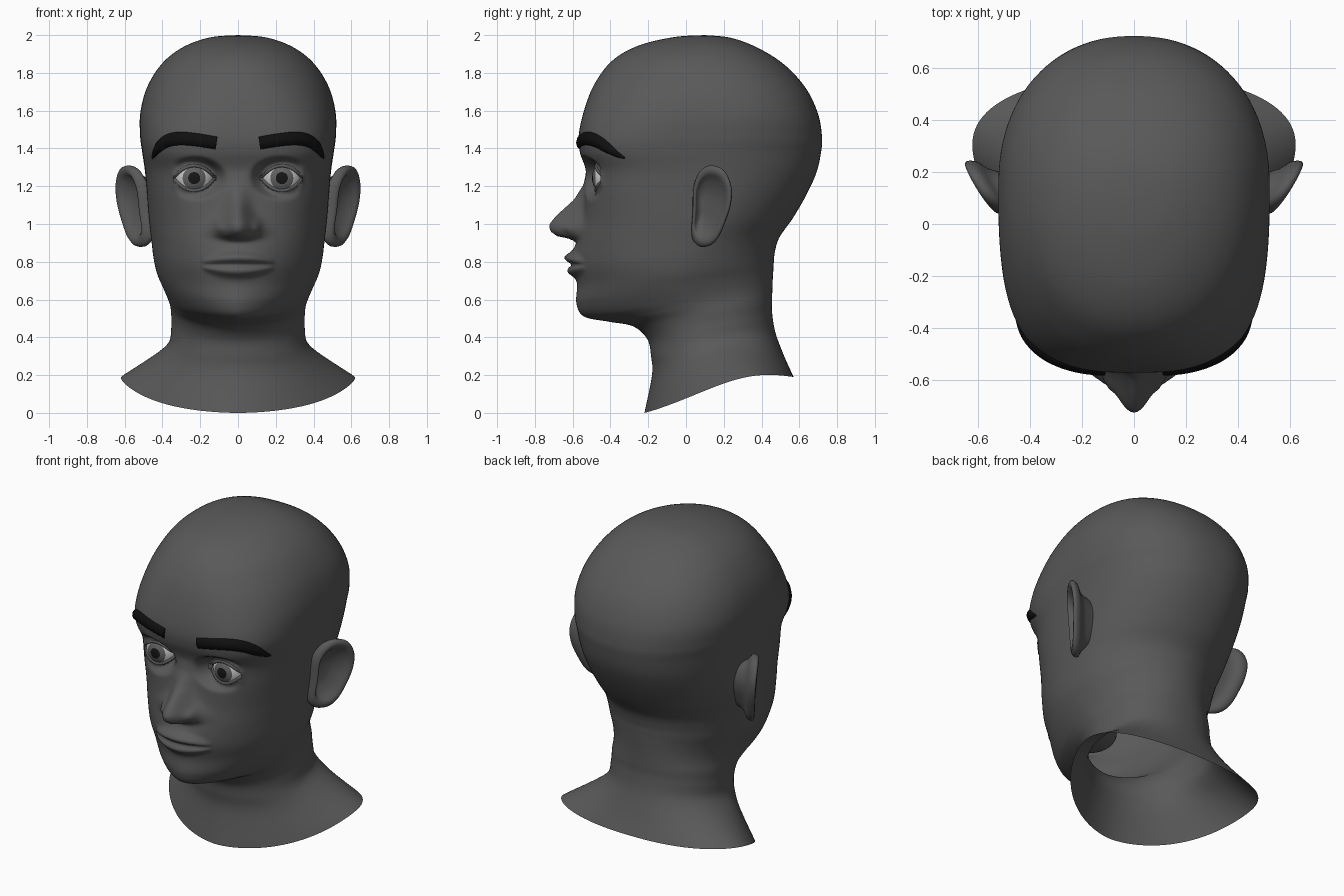
import bpy, bmesh, math
from mathutils import Vector
from mathutils.bvhtree import BVHTree

if "Cube" in bpy.data.objects:
    bpy.data.objects.remove(bpy.data.objects["Cube"])


def material(name, v):
    m = bpy.data.materials.new(name)
    m.diffuse_color = (v, v, v, 1)
    m.use_nodes = True
    m.node_tree.nodes["Principled BSDF"].inputs["Base Color"].default_value = m.diffuse_color
    return m


SKIN, BROW = material("skin", 0.1), material("brow", 0.005)
WHITE, IRIS, PUPIL = material("eye_white", 0.75), material("iris", 0.12), material("pupil", 0.008)


def finish(name, bm, *mats):
    for f in bm.faces:
        f.smooth = True
    me = bpy.data.meshes.new(name)
    bm.to_mesh(me)
    ob = bpy.data.objects.new(name, me)
    bpy.context.collection.objects.link(ob)
    for m in mats:
        me.materials.append(m)
    return ob


def spline(pts, u, closed=False):
    n = len(pts)
    i = int(math.floor(u))
    if not closed:
        i = min(i, n - 2)
    t = u - i
    g = [pts[k % n] if closed else pts[max(0, min(n - 1, k))] for k in range(i - 1, i + 3)]
    return [0.5 * (2 * b + (c - a) * t + (2 * a - 5 * b + 4 * c - d) * t * t
                   + (3 * b - a - 3 * c + d) * t ** 3) for a, b, c, d in zip(*g)]


def table(z, pts):
    if z <= pts[0][0]:
        return pts[0][1]
    for (a, p), (b, q) in zip(pts, pts[1:]):
        if z <= b:
            return p + (q - p) * (z - a) / (b - a)
    return pts[-1][1]


def smooth(a, b, v):
    t = max(0, min(1, (v - a) / (b - a)))
    return t * t * (3 - 2 * t)


def gauss(v, s):
    return math.exp(-(v / s) ** 2)


# Head and neck profiles, crown to neck base: front (y, z), back (y, z), sides (half width, y of it, squareness)
FRONT = [(.1, 2), (-.06, 1.99), (-.25, 1.945), (-.39, 1.865), (-.485, 1.74), (-.54, 1.6), (-.568, 1.47),
         (-.562, 1.38), (-.53, 1.28), (-.535, 1.15), (-.55, 1.02), (-.575, .9), (-.583, .78), (-.575, .68),
         (-.58, .58), (-.54, .51), (-.41, .483), (-.28, .458), (-.205, .39), (-.185, .3), (-.18, .2), (-.22, 0)]
BACK = [(.1, 2), (.24, 1.985), (.385, 1.93), (.525, 1.84), (.637, 1.715), (.7, 1.58), (.72, 1.46),
        (.715, 1.38), (.69, 1.27), (.635, 1.15), (.565, 1.03), (.495, .93), (.471, .855), (.465, .8),
        (.462, .75), (.459, .7), (.457, .65), (.456, .59), (.457, .52), (.475, .42), (.52, .3), (.57, .19)]
SIDE = [(0, .1, 2), (.15, .1, 2), (.29, .1, 2), (.4, .1, 2.1), (.48, .12, 2.3), (.517, .14, 2.7), (.518, .12, 3.1),
        (.507, .1, 3.2), (.492, .1, 2.95), (.482, .08, 2.75), (.472, .05, 2.45), (.459, .01, 2.22), (.447, -.02, 2.05),
        (.43, -.03, 1.88), (.4, -.02, 1.74), (.375, .01, 1.66), (.36, .05, 1.75), (.354, .1, 1.9), (.353, .12, 2),
        (.37, .13, 2), (.455, .2, 1.9), (.62, .3, 1.75)]
EX, EY, EZ, ER = .232, -.387, 1.243, .11
AW, AH = .108, .062
NOSE = [(.9, 0), (.92, .03), (.935, .11), (.96, .152), (.98, .165), (1, .168), (1.03, .15), (1.06, .125),
        (1.1, .085), (1.13, .055), (1.21, .012), (1.28, 0)]


def almond(ax, z):
    dx, dz = (ax - EX) / AW, z - EZ
    return abs(dx) < 1 and abs(dz) < AH * (1 - dx * dx)


def sculpt(x, y, z):
    if y > -.2 or z > 1.45 or z < .6:
        return y
    ax = abs(x)
    # eye sockets and lids
    dx, dz = ax - EX, z - EZ
    w = 1 - smooth(.68, 1.2, math.hypot(dx / .15, dz / .1))
    if w > 0:
        r2, d2 = (ER + .008) ** 2, dx * dx + dz * dz
        tgt = EY - math.sqrt(max(r2 - d2, .065 ** 2))
        if d2 > r2:
            tgt = max(tgt, y)
        y += (tgt - y) * w
    # nose with wings
    s = .055 + .042 * gauss(z - .97, .075)
    wing = .075 * gauss(ax - .09, .036) * gauss(z - .982, .045) * smooth(.915, .945, z)
    y -= (table(z, NOSE) ** 4 * gauss(x, s / 2) + wing ** 4) ** .25
    # lips, thinning to the corners
    y -= .02 * gauss(x, .16) * gauss(z - .815, .085)
    m = max(0, 1 - (x / .19) ** 2)
    if m > 0:
        a, k = math.sqrt(m), .35 + .65 * m
        dz = (z - .785) / k
        y -= a * (.042 * gauss(dz - .037, .03) + .036 * gauss(dz + .037, .029)) - .014 * a * gauss(z - .785, .008)
    return y


# Head shell, open at the neck base
bm = bmesh.new()
rows = []
angles = [math.pi / 2 * i / 60 for i in range(60)] + [math.pi / 2 * (1 + i / 26) for i in range(27)]
angles = [-a for a in angles[-2:0:-1]] + angles
STEP = 10
for r in range(1, (len(FRONT) - 1) * STEP + 1):
    u = r / STEP
    (yf, zf), (yb, zb), (w, yc, nf) = spline(FRONT, u), spline(BACK, u), spline(SIDE, u)
    # the back is rounder behind the jaw than on the skull and neck
    nb = 2.25 - .3 * gauss(zb - .9, .25)
    arch = .06 * smooth(18.5, 21, u)
    row = []
    for a in angles:
        s, c = math.sin(a), math.cos(a)
        n = nf if c > 0 else nb
        k = (abs(s) ** n + abs(c) ** n) ** (-1 / n)
        x = w * s * k
        y = yc - (yc - yf if c > 0 else yb - yc) * c * k
        t = (y - yf) / (yb - yf)
        z = zf + (zb - zf) * t + arch * math.sin(math.pi * max(0, min(1, t)) ** 1.6)
        row.append(bm.verts.new((x, sculpt(x, y, z), z)))
    rows.append(row)
N = len(angles)
for p, q in zip(rows, rows[1:]):
    for i in range(N):
        bm.faces.new((p[i], q[i], q[(i + 1) % N], p[(i + 1) % N]))
top = bm.verts.new((0, .1, 2))
for i in range(N):
    bm.faces.new((top, rows[0][i], rows[0][(i + 1) % N]))
bmesh.ops.recalc_face_normals(bm, faces=bm.faces)
skin_tree = BVHTree.FromBMesh(bm)
gone = [f for f in bm.faces if any(v.co.y < -.3 and almond(abs(v.co.x), v.co.z) for v in f.verts)]
bmesh.ops.delete(bm, geom=gone, context='FACES')
finish("head", bm, SKIN)

# Mouth cavity inside the head, seen through the neck opening
bm = bmesh.new()
bmesh.ops.create_uvsphere(bm, u_segments=24, v_segments=14, radius=1)
for v in bm.verts:
    v.co = (v.co.x * .16, -.4 + v.co.y * .16, .77 + v.co.z * .09)
finish("mouth_cavity", bm, SKIN)


def tube(name, pts, radii, mat, closed=False):
    cu = bpy.data.curves.new(name, 'CURVE')
    cu.dimensions = '3D'
    cu.bevel_depth, cu.bevel_resolution, cu.use_fill_caps = 1, 4, True
    sp = cu.splines.new('POLY')
    sp.points.add(len(pts) - 1)
    for p, co, r in zip(sp.points, pts, radii):
        p.co, p.radius = (*co, 1), r
    sp.use_cyclic_u = closed
    cu.materials.append(mat)
    ob = bpy.data.objects.new(name, cu)
    bpy.context.collection.objects.link(ob)
    bpy.ops.object.select_all(action='DESELECT')
    ob.select_set(True)
    bpy.context.view_layer.objects.active = ob
    bpy.ops.object.convert(target='MESH')
    bpy.ops.object.shade_smooth_by_angle(angle=math.radians(60))


BROW_LINE = [(.112, 1.43, .045), (.2, 1.443, .045), (.3, 1.45, .043), (.37, 1.437, .04),
             (.42, 1.402, .034), (.456, 1.352, .014)]
EAR = [(.04, 1.2), (.075, 1.28), (.13, 1.31), (.2, 1.285), (.24, 1.2), (.237, 1.1), (.2, .99),
       (.165, .92), (.12, .883), (.065, .885), (.03, .94), (.035, 1.07)]
# Ear section from bowl over the rim to the back: (fraction of outline, outward offset)
EAR_SECTION = [(.2, -.05), (.42, -.045), (.58, -.025), (.7, -.012), (.76, .004), (.84, .014), (.92, .013),
               (.98, .004), (1, -.01), (.99, -.026), (.95, -.04), (.86, -.05), (.76, -.065), (.7, -.09), (.64, -.16)]

for tag, sx in (("right", 1), ("left", -1)):
    # Eyeball
    bm = bmesh.new()
    bmesh.ops.create_uvsphere(bm, u_segments=32, v_segments=32, radius=ER)
    for v in bm.verts:
        x, y, z = v.co
        v.co = (sx * EX + x, EY - z, EZ + y)
    for f in bm.faces:
        d = (f.calc_center_median() - Vector((sx * EX, EY, EZ))).normalized()
        a = math.degrees(math.acos(max(-1, min(1, -d.y))))
        f.material_index = 2 if a < 16.9 else 1 if a < 33.8 else 0
    bmesh.ops.recalc_face_normals(bm, faces=bm.faces)
    finish("eyeball_" + tag, bm, WHITE, IRIS, PUPIL)

    # Eyelid rim
    pts = []
    for i in range(48):
        c, s = math.cos(math.tau * i / 48), math.sin(math.tau * i / 48)
        dx, dz = (AW + .002) * c, (AH + .004) * s * abs(s)
        pts.append((sx * (EX + dx), EY - math.sqrt(max(.0005, (ER + .001) ** 2 - dx * dx - dz * dz)), EZ + dz))
    tube("eyelid_" + tag, pts, [.0095] * 48, SKIN, True)

    # Eyebrow laid on the forehead
    pts, radii = [], []
    for i in range(26):
        x, z, r = spline(BROW_LINE, i / 5)
        hit = skin_tree.ray_cast(Vector((x, -2, z)), Vector((0, 1, 0)))[0]
        pts.append((sx * (x - .01 * smooth(.3, .45, x)), hit.y + .029 * r / .043, z))
        radii.append(r)
    tube("eyebrow_" + tag, pts, radii, BROW)

    # Ear
    bm = bmesh.new()
    M, cy, cz = 48, .11, 1.1
    outline = [spline(EAR, i * len(EAR) / M, True) for i in range(M)]
    loops = []
    for k, off in EAR_SECTION:
        loop = []
        for y, z in outline:
            y, z = cy + (y - cy) * k, cz + (z - cz) * k
            x = .485 + .148 * (max(0, y - .02) / .22) ** .8 + .09 * (z - 1.1) + off
            loop.append(bm.verts.new((sx * x, y, z)))
        loops.append(loop)
    for p, q in zip(loops, loops[1:]):
        for i in range(M):
            bm.faces.new((p[i], p[(i + 1) % M], q[(i + 1) % M], q[i]))
    bm.faces.new(loops[0])
    bmesh.ops.recalc_face_normals(bm, faces=bm.faces)
    finish("ear_" + tag, bm, SKIN)
